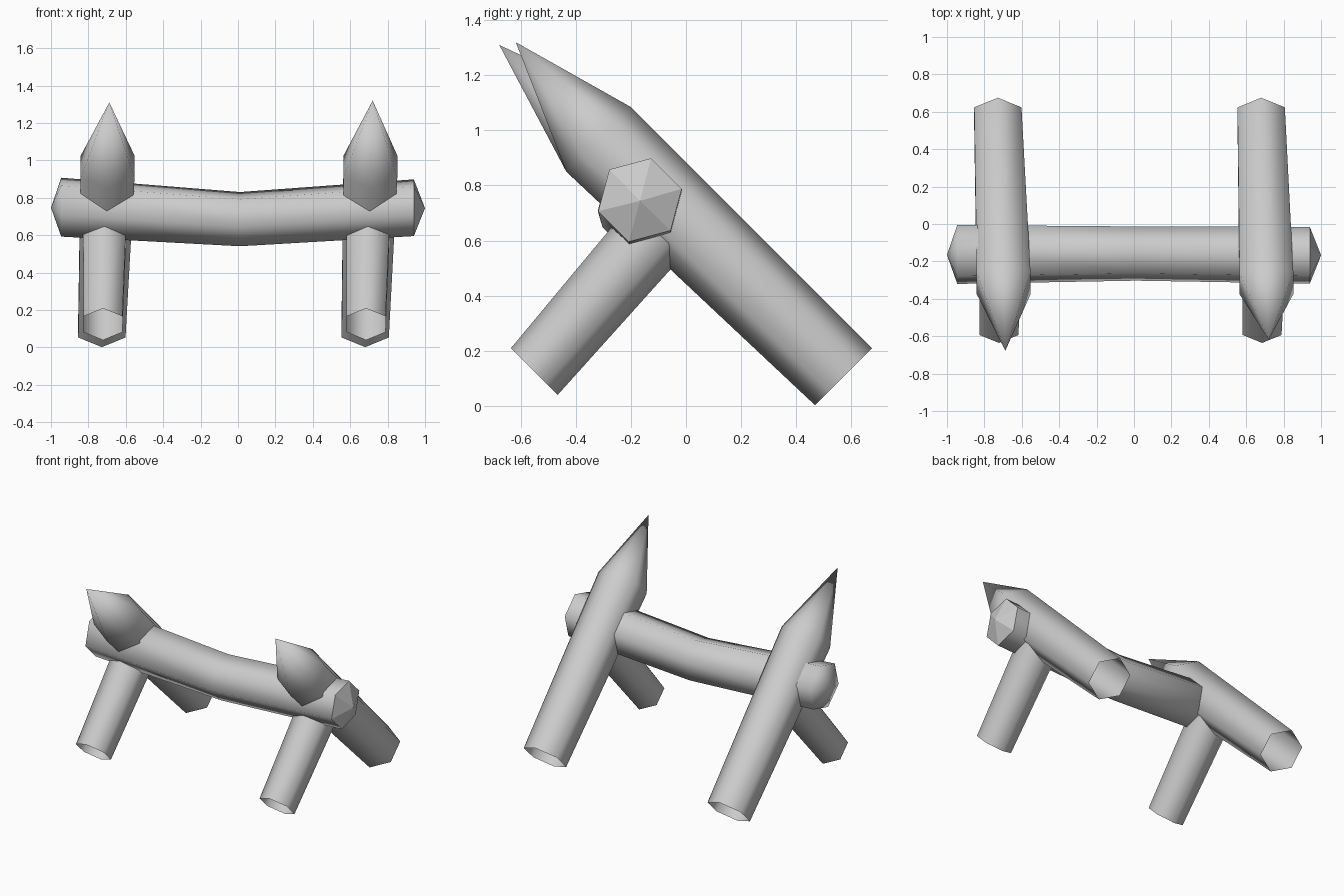
import bpy
import bmesh
import math
from mathutils import Vector

cube = bpy.data.objects.get("Cube")
if cube:
    bpy.data.objects.remove(cube, do_unlink=True)

grey = bpy.data.materials.new("plain grey")
grey.use_nodes = True
grey.diffuse_color = (0.6, 0.6, 0.6, 1)
grey.node_tree.nodes["Principled BSDF"].inputs["Base Color"].default_value = (0.6, 0.6, 0.6, 1)

SIDES = 6
X, Y, Z = Vector((1, 0, 0)), Vector((0, 1, 0)), Vector((0, 0, 1))
UP_BACK = (Y + Z).normalized()
DOWN_BACK = (Y - Z).normalized()


def log(name, rings, u, v, phase, start_tip=None, end_tip=None, crisp_end=False):
    """Six-sided log through (centre, radius) rings, open or pointed at each end."""
    bm = bmesh.new()
    loops = []
    for centre, radius in rings:
        angles = [math.radians(phase) + math.tau * i / SIDES for i in range(SIDES)]
        loops.append([bm.verts.new(Vector(centre) + radius * (math.cos(a) * u + math.sin(a) * v))
                      for a in angles])
    for a, b in zip(loops, loops[1:]):
        for i in range(SIDES):
            j = (i + 1) % SIDES
            bm.faces.new((a[i], a[j], b[j], b[i]))
    for f in bm.faces:
        f.smooth = True
    for tip, loop, crisp in ((start_tip, loops[0], False), (end_tip, loops[-1], crisp_end)):
        if tip:
            point = bm.verts.new(tip)
            for i in range(SIDES):
                j = (i + 1) % SIDES
                f = bm.faces.new((loop[i], loop[j], point))
                f.smooth = not crisp
                if crisp:
                    bm.edges.get((loop[i], loop[j])).smooth = False
    bmesh.ops.recalc_face_normals(bm, faces=bm.faces)
    # open logs: make sure the walls face outwards
    bm.faces.ensure_lookup_table()
    wall = bm.faces[0]
    middle = (Vector(rings[0][0]) + Vector(rings[1][0])) / 2
    wall.normal_update()
    if wall.normal.dot(wall.calc_center_median() - middle) < 0:
        bmesh.ops.reverse_faces(bm, faces=bm.faces)
    mesh = bpy.data.meshes.new(name)
    bm.to_mesh(mesh)
    bm.free()
    mesh.materials.append(grey)
    obj = bpy.data.objects.new(name, mesh)
    bpy.context.collection.objects.link(obj)


# Sagging cross beam with blunt points
log("cross_beam",
    [((-0.945, -0.163, 0.75), 0.163), ((0.01, -0.158, 0.686), 0.15), ((0.94, -0.167, 0.747), 0.157)],
    Y, Z, 15, start_tip=(-1, -0.165, 0.747), end_tip=(1, -0.167, 0.744), crisp_end=True)

# Slanted pointed stakes and their short front props
for side, foot_x, neck_x, tip, prop_x in (
        ("right", -0.728, -0.697, (-0.688, -0.678, 1.31), (-0.722, -0.712)),
        ("left", 0.68, 0.708, (0.72, -0.618, 1.32), (0.685, 0.697))):
    log(side + "_stake",
        [((foot_x, 0.572, 0.105), 0.146), ((neck_x, -0.317, 0.967), 0.166)],
        X, UP_BACK, 30, end_tip=tip)
    log(side + "_front_prop",
        [((prop_x[0], -0.551, 0.124), 0.12), ((prop_x[1], -0.07, 0.68), 0.134)],
        X, DOWN_BACK, 30)
